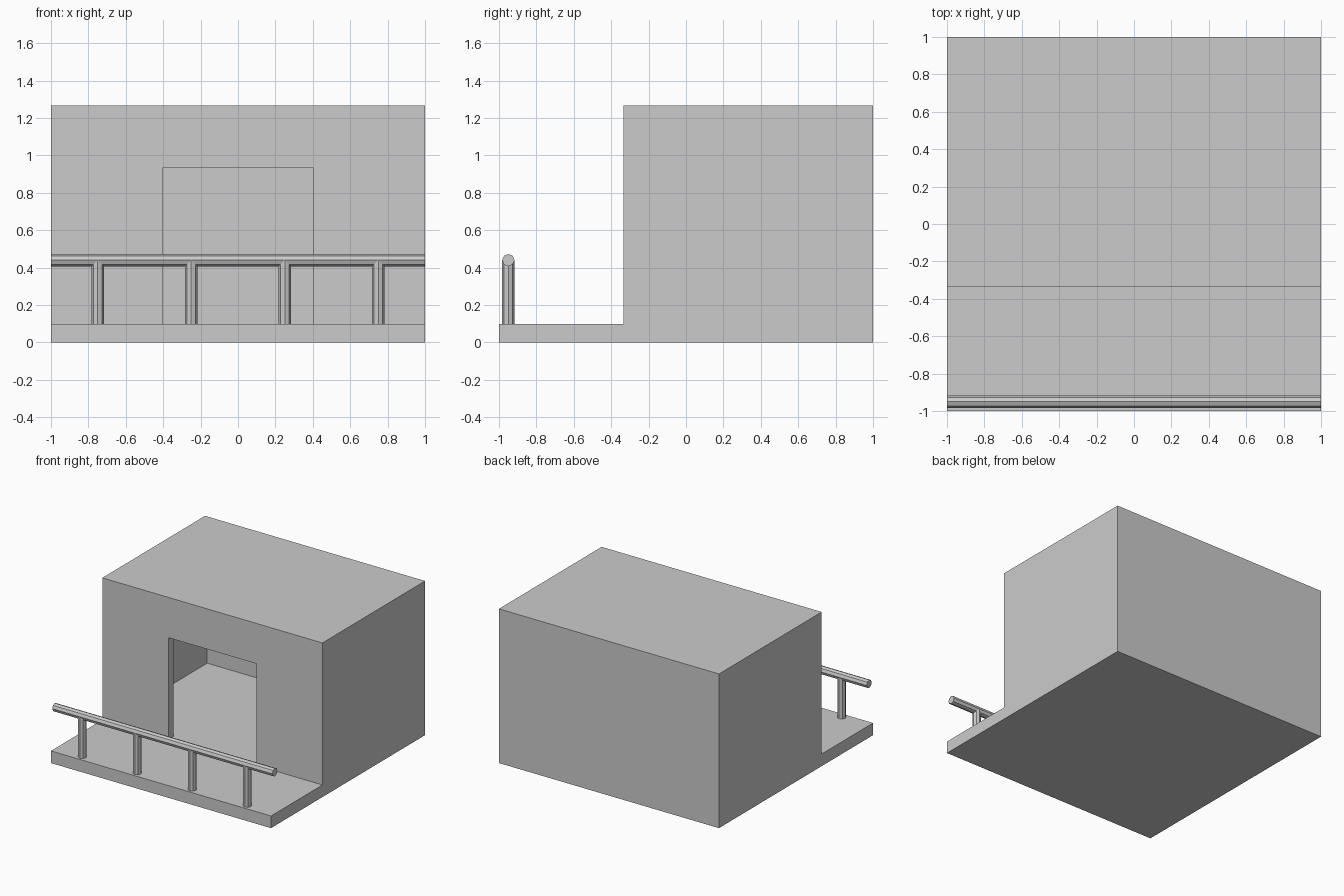
import bpy, bmesh, math
from mathutils import Matrix

if "Cube" in bpy.data.objects:
    bpy.data.objects.remove(bpy.data.objects["Cube"])


def prism(name, profile, to3d, shift):
    """Extrude a 2D profile along the vector shift."""
    bm = bmesh.new()
    face = bm.faces.new([bm.verts.new(to3d(a, b)) for a, b in profile])
    ext = bmesh.ops.extrude_face_region(bm, geom=[face])
    moved = [v for v in ext["geom"] if isinstance(v, bmesh.types.BMVert)]
    bmesh.ops.translate(bm, verts=moved, vec=shift)
    bmesh.ops.recalc_face_normals(bm, faces=bm.faces)
    return finish(name, bm)


def rod(name, length, location, axis="Z"):
    """Eight-sided flat-shaded rod."""
    bm = bmesh.new()
    bmesh.ops.create_cone(bm, cap_ends=True, segments=8, radius1=RADIUS,
                          radius2=RADIUS, depth=length)
    if axis == "X":
        bm.transform(Matrix.Rotation(math.pi / 2, 4, "Y"))
    bm.transform(Matrix.Translation(location))
    return finish(name, bm)


def finish(name, bm):
    mesh = bpy.data.meshes.new(name)
    bm.to_mesh(mesh)
    bm.free()
    obj = bpy.data.objects.new(name, mesh)
    bpy.context.collection.objects.link(obj)
    return obj


FLOOR, TOP, FRONT, WALL, RADIUS = 0.1, 1.267, -0.333, 0.067, 0.033
RAIL_Y, RAIL_Z = -0.95, 0.44

# House block and porch slab as one L-shaped side profile
house = prism("house_and_porch",
              [(-1, 0), (1, 0), (1, TOP), (FRONT, TOP), (FRONT, FLOOR), (-1, FLOOR)],
              lambda y, z: (-1, y, z), (2, 0, 0))

# Hollow room and front doorway
inner = 1 - WALL
room = prism("room_cutter",
             [(-inner, FRONT + WALL), (inner, FRONT + WALL), (inner, inner), (-inner, inner)],
             lambda x, y: (x, y, FLOOR), (0, 0, TOP - WALL - FLOOR))
door = prism("doorway_cutter",
             [(-0.4, FRONT - 0.1), (0.4, FRONT - 0.1), (0.4, 0), (-0.4, 0)],
             lambda x, y: (x, y, FLOOR), (0, 0, 0.836))
for cutter in (room, door):
    cut = house.modifiers.new(cutter.name, "BOOLEAN")
    cut.operation = "DIFFERENCE"
    cut.solver = "EXACT"
    cut.object = cutter
    cutter.hide_render = True
    cutter.hide_set(True)

# Handrail and its four posts
rod("handrail", 2, (0, RAIL_Y, RAIL_Z), "X")
for i in range(4):
    rod(f"railing_post_{i + 1}", RAIL_Z - FLOOR,
        (-0.75 + 0.5 * i, RAIL_Y, (RAIL_Z + FLOOR) / 2))
